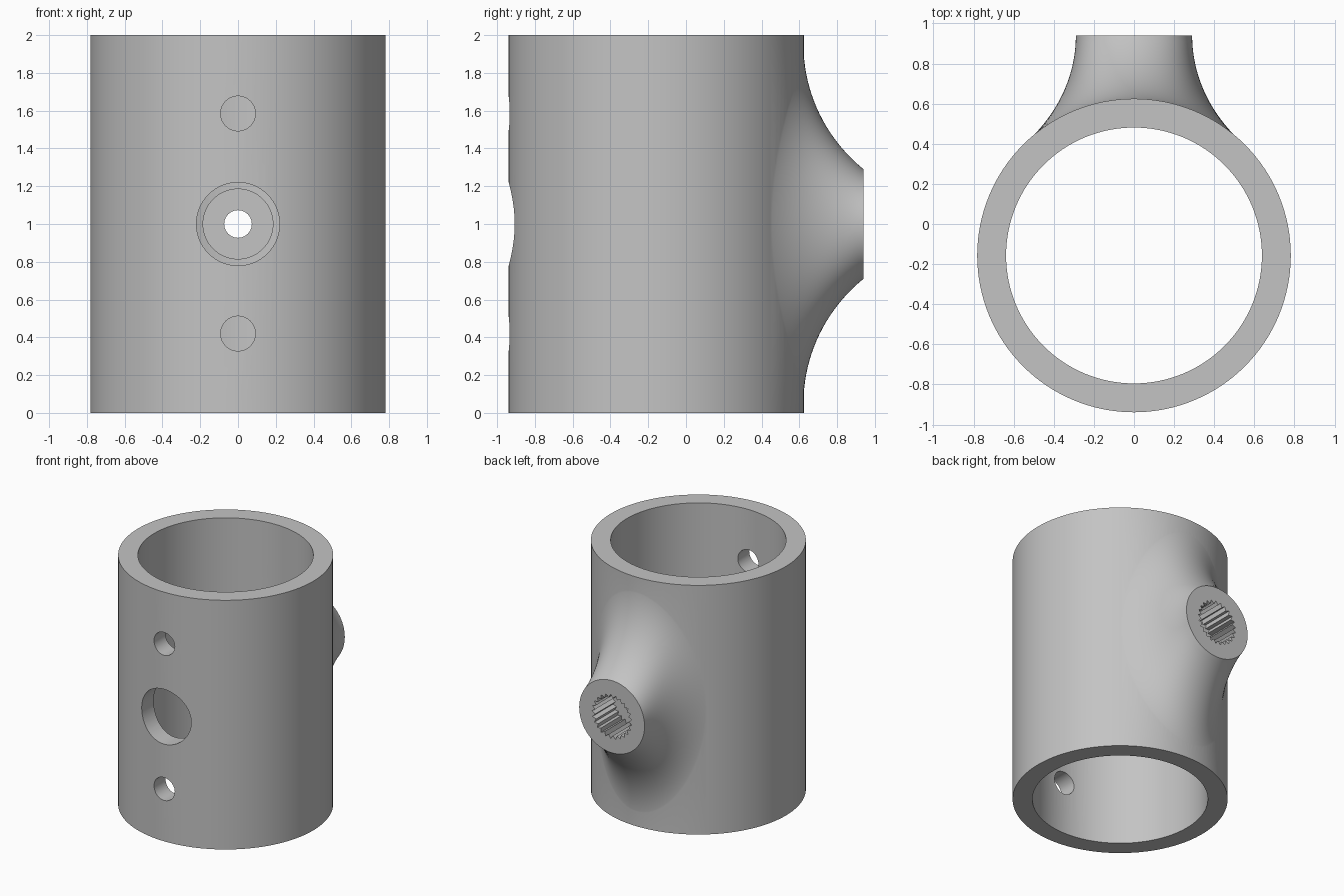
import bpy, bmesh
from math import sin, cos, pi, sqrt, radians
from mathutils import Vector

cube = bpy.data.objects.get("Cube")
if cube:
    bpy.data.objects.remove(cube)

AXIS_Y = -0.157          # tube axis position
R_OUT, R_IN = 0.782, 0.638
TIP_Y, TIP_R = 0.94, 0.29
FOOT_X, FOOT_Z = 0.53, 0.95   # footprint of the flare on the tube

grey = bpy.data.materials.new("plain grey")
grey.use_nodes = True
colour = (0.55, 0.55, 0.55, 1)
grey.diffuse_color = colour
grey.node_tree.nodes["Principled BSDF"].inputs["Base Color"].default_value = colour


def loft(name, rings):
    """Closed solid through equal-sized rings of points, capped at both ends."""
    bm = bmesh.new()
    loops = [[bm.verts.new(p) for p in ring] for ring in rings]
    n = len(loops[0])
    for a, b in zip(loops, loops[1:]):
        for i in range(n):
            j = (i + 1) % n
            bm.faces.new((a[i], a[j], b[j], b[i]))
    bm.faces.new(loops[0])
    bm.faces.new(loops[-1])
    bmesh.ops.recalc_face_normals(bm, faces=bm.faces)
    mesh = bpy.data.meshes.new(name)
    bm.to_mesh(mesh)
    bm.free()
    mesh.materials.append(grey)
    obj = bpy.data.objects.new(name, mesh)
    bpy.context.collection.objects.link(obj)
    return obj


def upright(name, r, z0, z1, n=128):
    angles = [2 * pi * i / n for i in range(n)]
    return loft(name, [[(r * cos(a), AXIS_Y + r * sin(a), z) for a in angles] for z in (z0, z1)])


def crosswise(name, radii, z, y0, y1):
    """Solid along y; the radii list gives the outline, one per point."""
    n = len(radii)
    ring = [(r * cos(2 * pi * i / n), r * sin(2 * pi * i / n)) for i, r in enumerate(radii)]
    return loft(name, [[(x, y, z + h) for x, h in ring] for y in (y0, y1)])


def combine(target, tool, operation):
    mod = target.modifiers.new(operation, 'BOOLEAN')
    mod.operation, mod.solver, mod.object = operation, 'EXACT', tool
    bpy.context.view_layer.objects.active = target
    bpy.ops.object.modifier_apply(modifier=mod.name)
    bpy.data.objects.remove(tool)


def flare_line(t, steps=20):
    """One curve from the tip rim down to a tangent landing on the tube."""
    c, s = cos(t), sin(t)
    tip = Vector((TIP_R * c, TIP_Y, 1 + TIP_R * s))
    x = FOOT_X * c
    drop = sqrt((R_OUT - 0.003) ** 2 - x * x)
    foot = Vector((x, AXIS_Y + drop, 1 + FOOT_Z * s))
    lean = 0.81 * s * s
    start = Vector((lean * c, -1, lean * s)).normalized()
    land = Vector((x, -x * x / drop, FOOT_Z * s)).normalized()
    reach = 0.35 * (foot - tip).length
    p1, p2 = tip + start * reach, foot - land * reach
    line = []
    for k in range(steps + 1):
        u = k / steps
        v = 1 - u
        line.append(tip * v**3 + p1 * 3 * v * v * u + p2 * 3 * v * u * u + foot * u**3)
    # sink the root into the wall
    line.append(Vector((x * 0.9, AXIS_Y + drop * 0.9, foot.z)))
    return line


# Tube with the flared boss merged into its back
body = upright("tube_with_boss", R_OUT, 0, 2)
lines = [flare_line(2 * pi * i / 96) for i in range(96)]
combine(body, loft("flared_boss", list(zip(*lines))), 'UNION')
combine(body, upright("bore", R_IN, -0.1, 2.1), 'DIFFERENCE')

# Front wall: large access hole and two small holes
for r, z in ((0.22, 1), (0.092, 0.42), (0.092, 1.585)):
    combine(body, crosswise("front_hole", [r] * 64, z, -1.2, -0.4), 'DIFFERENCE')

# Boss: inner counterbore, screw hole and toothed socket
combine(body, crosswise("counterbore", [0.185] * 64, 1, 0.3, 0.6), 'DIFFERENCE')
combine(body, crosswise("screw_hole", [0.073] * 48, 1, 0.3, 1.1), 'DIFFERENCE')
combine(body, crosswise("toothed_socket", [0.178, 0.15] * 25, 1, 0.68, 1.1), 'DIFFERENCE')

bpy.ops.object.select_all(action='DESELECT')
body.select_set(True)
bpy.context.view_layer.objects.active = body
bpy.ops.object.shade_smooth_by_angle(angle=radians(25))
